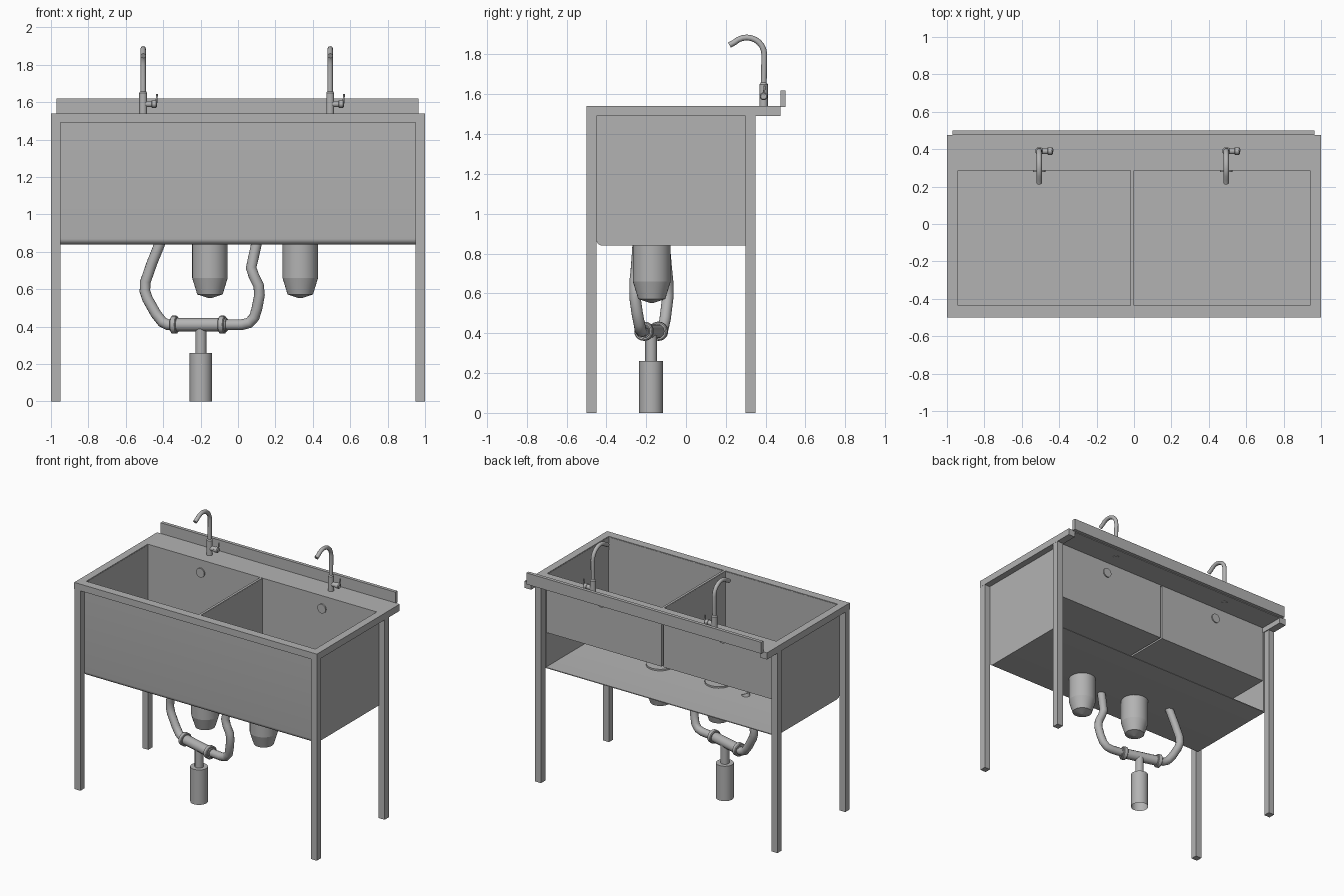
import bpy, bmesh, math
from mathutils import Vector

if "Cube" in bpy.data.objects:
    bpy.data.objects.remove(bpy.data.objects["Cube"])

# Dark steel
steel = bpy.data.materials.new('steel')
steel.diffuse_color = (.45, .45, .45, 1)
steel.use_nodes = True
steel.node_tree.nodes["Principled BSDF"].inputs["Base Color"].default_value = steel.diffuse_color


def finish(name, bm, angle=None):
    bmesh.ops.recalc_face_normals(bm, faces=bm.faces)
    me = bpy.data.meshes.new(name)
    bm.to_mesh(me)
    bm.free()
    me.materials.append(steel)
    ob = bpy.data.objects.new(name, me)
    bpy.context.collection.objects.link(ob)
    if angle:
        shade(ob, angle)
    return ob


def activate(ob):
    bpy.ops.object.select_all(action='DESELECT')
    ob.select_set(True)
    bpy.context.view_layer.objects.active = ob


def shade(ob, angle=35):
    activate(ob)
    bpy.ops.object.shade_smooth_by_angle(angle=math.radians(angle))


def box(name, x0, x1, y0, y1, z0, z1, open_top=False):
    bm = bmesh.new()
    bmesh.ops.create_cube(bm, size=1)
    for v in bm.verts:
        v.co = ((x0 + x1) / 2 + v.co.x * (x1 - x0),
                (y0 + y1) / 2 + v.co.y * (y1 - y0),
                (z0 + z1) / 2 + v.co.z * (z1 - z0))
    if open_top:
        bm.normal_update()
        bmesh.ops.delete(bm, geom=[f for f in bm.faces if f.normal.z > .9],
                         context='FACES_ONLY')
    return finish(name, bm)


def lathe(name, profile, origin, axis=(0, 0, 1), n=24, angle=35, bottom=True):
    """Surface of revolution from (radius, height) pairs."""
    bm = bmesh.new()
    q = Vector((0, 0, 1)).rotation_difference(Vector(axis))
    rings = []
    for r, h in profile:
        rings.append([bm.verts.new(Vector(origin) + q @ Vector(
            (r * math.cos(2 * math.pi * i / n), r * math.sin(2 * math.pi * i / n), h)))
            for i in range(n)])
    for a, b in zip(rings, rings[1:]):
        for i in range(n):
            bm.faces.new((a[i], a[(i + 1) % n], b[(i + 1) % n], b[i]))
    if bottom:
        bm.faces.new(rings[0])
    bm.faces.new(rings[-1])
    return finish(name, bm, angle)


def tube(name, pts, r):
    cu = bpy.data.curves.new(name, 'CURVE')
    cu.dimensions = '3D'
    cu.bevel_depth = r
    cu.bevel_resolution = 4
    cu.use_fill_caps = True
    cu.materials.append(steel)
    sp = cu.splines.new('POLY')
    sp.points.add(len(pts) - 1)
    for p, c in zip(sp.points, pts):
        p.co = (*c, 1)
    ob = bpy.data.objects.new(name, cu)
    bpy.context.collection.objects.link(ob)
    activate(ob)
    bpy.ops.object.convert(target='MESH')
    shade(bpy.context.object)


def extrude_x(name, outline, x0, x1, angle=None):
    bm = bmesh.new()
    f = bm.faces.new([bm.verts.new((x0, y, z)) for y, z in outline])
    g = bmesh.ops.extrude_face_region(bm, geom=[f])
    bmesh.ops.translate(bm, vec=(x1 - x0, 0, 0),
                        verts=[e for e in g['geom'] if isinstance(e, bmesh.types.BMVert)])
    return finish(name, bm, angle)


def shell_curve(t):
    """Front-to-bottom profile with a rounded corner, inset by t."""
    r = .03 - t
    arc = [(-.42 - r * math.cos(a), .87 - r * math.sin(a))
           for a in (math.pi / 2 * i / 6 for i in range(7))]
    return [(-.45 + t, 1.5)] + arc + [(.30, .84 + t)]


# Legs, side panels and side rims
for s, side in ((-1, 'left'), (1, 'right')):
    xs = sorted((s * .95, s * .9985))
    box(side + '_front_leg', *xs, -.4985, -.45, 0, 1.495)
    box(side + '_back_leg', *xs, .30, .35, 0, 1.495)
    extrude_x(side + '_panel', shell_curve(0) + [(.30, 1.5)], *sorted((s * .945, s * .952)))
    box(side + '_rim', *sorted((s * .944, s)), -.45, .475, 1.49, 1.54)

# Front panel curving into the bottom plate
extrude_x('front_and_bottom_shell', shell_curve(0) + shell_curve(.006)[::-1], -.95, .95, 35)

# Front rim, tap shelf and backsplash
box('front_rim', -1, 1, -.5, -.438, 1.49, 1.54)
box('tap_shelf', -.944, .944, .285, .475, 1.53, 1.54)
box('backsplash', -.97, .965, .475, .5, 1.535, 1.62)

# Two basins with a narrow divider
for name, x0, x1 in (('left_basin', -.945, -.016), ('right_basin', -.002, .945)):
    ob = box(name, x0, x1, -.439, .29, 1.10, 1.535, True)
    m = ob.modifiers.new('wall', 'SOLIDIFY')
    m.thickness = .004
    m.offset = -1
box('basin_divider_cap', -.018, 0, -.438, .286, 1.525, 1.539)

# Taps and overflow discs
for x, side in ((-.507, 'left'), (.493, 'right')):
    lathe(side + '_tap_body', [(.021, -.014), (.021, .11), (.0145, .118)], (x, .39, 1.54))
    neck = [(x, .39, 1.64), (x, .392, 1.72)]
    neck += [(x, .305 + .088 * math.cos(a), 1.80 + .085 * math.sin(a))
             for a in (math.radians(d) for d in range(0, 136, 15))]
    tube(side + '_tap_spout', neck + [(x, .218, 1.847)], .0145)
    lathe(side + '_tap_valve', [(.017, 0), (.017, .045), (.02, .047), (.02, .068), (.015, .074)],
          (x, .39, 1.59), (1, 0, 0), 16)
    tube(side + '_tap_lever', [(x + .07, .39, 1.59), (x + .074, .395, 1.643)], .005)
    lathe(side + '_overflow', [(.034, -.01), (.034, .01)], (x, .288, 1.445), (0, 1, 0))

# Waste disposal units under the basins
for x, side in ((-.15, 'left'), (.333, 'right')):
    lathe(side + '_disposal_unit', [(.095, .858), (.095, .66), (.068, .572), (.01, .553)],
          (x, -.172, 0), n=32, angle=16)

# Drain pipes
tube('left_drain_pipe', [(-.412, -.11, .858), (-.46, -.10, .74), (-.495, -.09, .64), (-.498, -.09, .59),
                         (-.485, -.095, .55), (-.44, -.105, .47), (-.405, -.115, .425),
                         (-.375, -.125, .41), (-.33, -.13, .41)], .029)
tube('right_drain_pipe', [(.102, -.24, .858), (.085, -.245, .78), (.07, -.25, .715), (.085, -.255, .67),
                          (.11, -.255, .62), (.115, -.255, .57), (.102, -.245, .50), (.087, -.235, .45),
                          (.06, -.23, .42), (.02, -.225, .41), (-.09, -.21, .41)], .029)

# Tee joint, collars, downpipe and trap
a, b = Vector((-.36, -.133, .41)), Vector((-.06, -.217, .41))
d = (b - a).normalized()
tube('tee_crossbar', [a, b], .036)
for p, side in ((a + d * .005, 'left'), (b - d * .04, 'right')):
    lathe(side + '_tee_collar', [(.043, 0), (.048, .004), (.048, .028), (.043, .032)], p, d)
tube('tee_downpipe', [(-.198, -.175, .41), (-.198, -.175, .24)], .03)
lathe('drain_trap', [(.06, 0), (.06, .26)], (-.198, -.175, 0), n=32, bottom=False)
